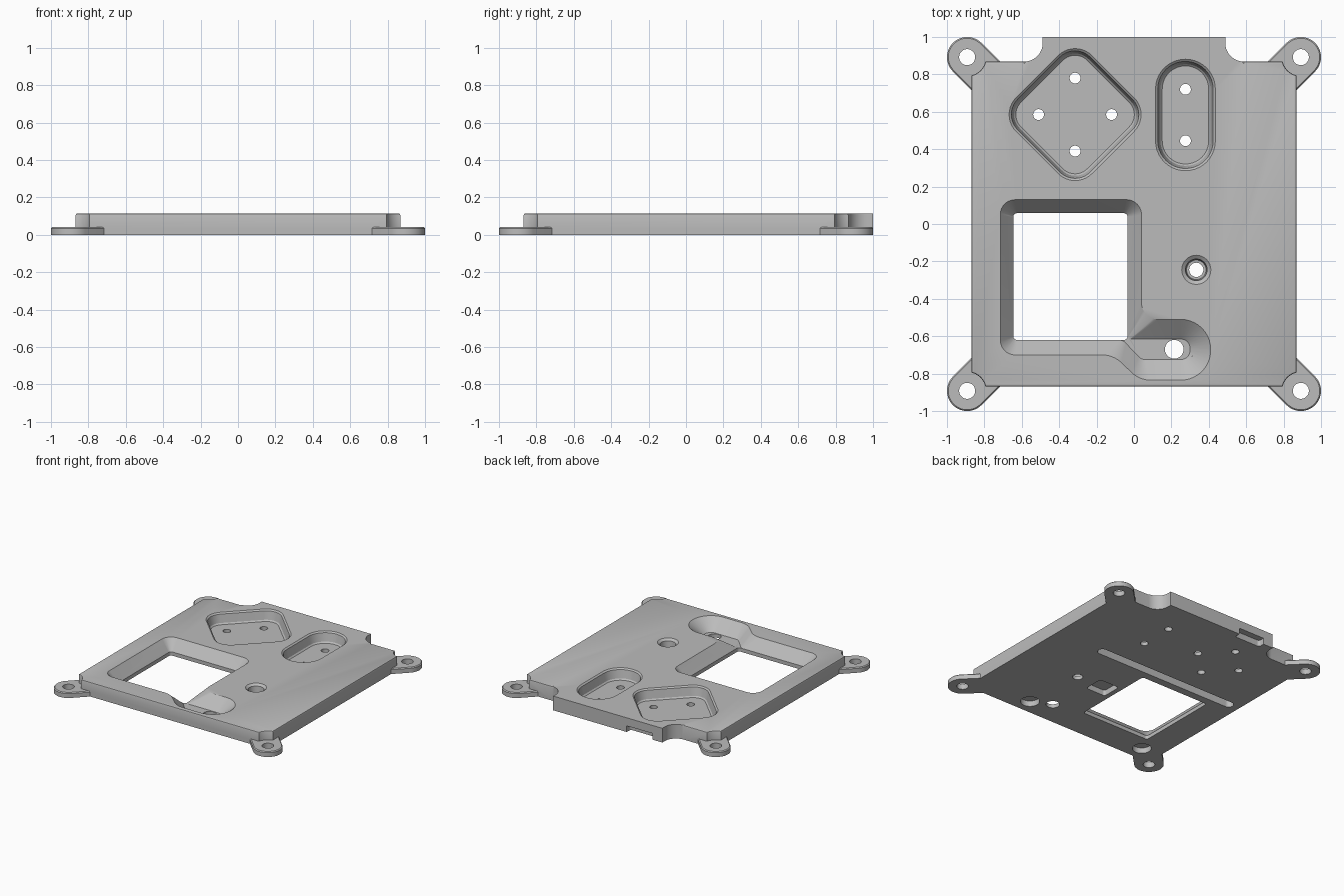
import bpy, bmesh
from math import radians, cos, sin, tan
from mathutils import Vector, Matrix

if "Cube" in bpy.data.objects:
    bpy.data.objects.remove(bpy.data.objects["Cube"])

grey = bpy.data.materials.new("machined_grey")
grey.use_nodes = True
grey.diffuse_color = (0.5, 0.5, 0.5, 1)
grey.node_tree.nodes["Principled BSDF"].inputs["Base Color"].default_value = (0.5, 0.5, 0.5, 1)

TOP, LUG_TOP, FLOOR = 0.115, 0.042, 0.03
LUG, LUG_R, EDGE = 0.892, 0.108, 0.868


def arc(cx, cy, r, a0, a1, n=12):
    steps = [radians(a0 + (a1 - a0) * i / n) for i in range(n + 1)]
    return [(cx + r * cos(a), cy + r * sin(a)) for a in steps]


def circle(cx, cy, r):
    return arc(cx, cy, r, 0, 360, 32)[:-1]


def rounded(corners, n=10):
    """Polygon of (x, y, radius) corners with each corner filleted."""
    pts = []
    for i, (x, y, r) in enumerate(corners):
        p = Vector((x, y))
        a = (p - Vector(corners[i - 1][:2])).normalized()
        b = (Vector(corners[(i + 1) % len(corners)][:2]) - p).normalized()
        turn = -a.angle_signed(b)
        side = 1 if turn > 0 else -1
        start = p - a * r * tan(abs(turn) / 2)
        centre = start + Vector((-a.y, a.x)) * r * side
        for k in range(n + 1):
            pts.append(tuple(centre + Matrix.Rotation(turn * k / n, 2) @ (start - centre)))
    return pts


def round_box(cx, cy, hx, hy, r, angle=0):
    rot = Matrix.Rotation(radians(angle), 2)
    box = rounded([(hx, -hy, r), (hx, hy, r), (-hx, hy, r), (-hx, -hy, r)])
    return [tuple(rot @ Vector(p) + Vector((cx, cy))) for p in box]


def loft(name, sections):
    """Solid through outlines of equal point count, given as (outline, z)."""
    bm = bmesh.new()
    rings = [[bm.verts.new((x, y, z)) for x, y in pts] for pts, z in sections]
    bm.faces.new(rings[0][::-1])
    bm.faces.new(rings[-1])
    for lo, hi in zip(rings, rings[1:]):
        for i in range(len(lo)):
            bm.faces.new((lo[i - 1], lo[i], hi[i], hi[i - 1]))
    bmesh.ops.recalc_face_normals(bm, faces=bm.faces)
    mesh = bpy.data.meshes.new(name)
    bm.to_mesh(mesh)
    bm.free()
    mesh.materials.append(grey)
    obj = bpy.data.objects.new(name, mesh)
    bpy.context.collection.objects.link(obj)
    return obj


def prism(name, pts, z0, z1):
    return loft(name, [(pts, z0), (pts, z1)])


# Plate outline: scooped corners around the lugs and a filleted rear tab
def scoop(turn):
    rot = Matrix.Rotation(radians(turn), 2)
    return [tuple(rot @ Vector(p)) for p in arc(LUG, LUG, 0.1, 256, 194)]


tab = arc(0.588, 0.968, 0.1, 270, 180) + [(0.488, 1.0)]
tab += [(-x, y) for x, y in reversed(tab)]
corners = [scoop(90 * k) for k in range(4)]
for c in corners:
    c[0] = tuple(max(-EDGE, min(EDGE, v)) for v in c[0])
    c[-1] = tuple(max(-EDGE, min(EDGE, v)) for v in c[-1])
# Snap scoop ends exactly onto the straight sides
for c in corners:
    for i in (0, -1):
        c[i] = tuple(EDGE * (1 if v > 0 else -1) if abs(v) > 0.83 else v for v in c[i])
outline = corners[0] + tab + corners[1] + corners[2] + corners[3]
plate = prism("cover_plate", outline, 0, TOP)

# Softened top rim, leaving the rear tab crisp
bm = bmesh.new()
bm.from_mesh(plate.data)
rim = [e for e in bm.edges if all(v.co.z > TOP - 0.001 and v.co.y < EDGE + 0.001 for v in e.verts)]
bmesh.ops.bevel(bm, geom=rim, offset=0.01, segments=2, profile=0.5, affect='EDGES')
bm.to_mesh(plate.data)
bm.free()


def combine(tool, operation):
    mod = plate.modifiers.new("cut", 'BOOLEAN')
    mod.operation, mod.solver, mod.object = operation, 'EXACT', tool
    tool.hide_render = True
    bpy.context.view_layer.objects.active = plate
    bpy.ops.object.modifier_apply(modifier=mod.name)
    bpy.data.objects.remove(tool)


# Corner mounting lugs
for k in range(4):
    rot = Matrix.Rotation(radians(45 + 90 * k), 2)
    reach = LUG * 2 ** 0.5

    def lug_outline(r):
        pts = arc(reach, 0, r, -90, 90, 20) + [(reach - 0.25, r), (reach - 0.25, -r)]
        return [tuple(rot @ Vector(p)) for p in pts]

    combine(loft("lug", [(lug_outline(LUG_R), 0), (lug_outline(LUG_R), LUG_TOP - 0.007),
                         (lug_outline(LUG_R - 0.007), LUG_TOP)]), 'UNION')

cutters = []


# Drafted pocket with eased rim and floor
def pocket(name, shape):
    steps = [(0.036, FLOOR), (0.026, FLOOR + 0.01), (0.012, TOP - 0.01), (0, TOP), (-0.012, TOP + 0.01)]
    cutters.append(loft(name, [(shape(d), z) for d, z in steps]))


pocket("diamond_pocket", lambda d: round_box(-0.315, 0.585, 0.287 - d, 0.287 - d, 0.128 - d, 45))
pocket("oval_pocket", lambda d: round_box(0.275, 0.583, 0.16 - d, 0.298 - d, 0.159 - d))

# Window funnel joined to the side channel
funnel_top = rounded([(-0.715, 0.13, 0.08), (-0.715, -0.70, 0.08), (-0.11, -0.70, 0.15),
                      (0.03, -0.835, 0.15), (0.41, -0.835, 0.16), (0.41, -0.51, 0.16),
                      (0.04, -0.51, 0.09), (0.04, 0.13, 0.08)])
funnel_floor = rounded([(-0.645, 0.058, 0.02), (-0.645, -0.62, 0.02), (-0.06, -0.62, 0.05),
                        (0.04, -0.725, 0.05), (0.30, -0.725, 0.05), (0.30, -0.615, 0.05),
                        (-0.035, -0.615, 0.02), (-0.035, 0.058, 0.02)])
cutters.append(loft("window_funnel", [(funnel_floor, FLOOR), (funnel_top, TOP), (funnel_top, TOP + 0.1)]))
cutters.append(prism("window", round_box(-0.34, -0.281, 0.305, 0.339, 0.02), -0.1, FLOOR + 0.01))

# Countersunk hole
cutters.append(loft("countersink", [(circle(0.333, -0.245, r), z) for r, z in
                                    ((0.052, FLOOR), (0.058, TOP - 0.015), (0.078, TOP), (0.08, TOP + 0.1))]))

# Through holes
holes = [(sx * LUG, sy * LUG, 0.043) for sx in (-1, 1) for sy in (-1, 1)]
holes += [(-0.315 + dx, 0.585 + dy, 0.029) for dx, dy in ((0.195, 0), (-0.195, 0), (0, 0.195), (0, -0.195))]
holes += [(0.275, 0.72, 0.029), (0.275, 0.445, 0.029), (0.333, -0.245, 0.038), (0.215, -0.67, 0.05)]
for x, y, r in holes:
    cutters.append(prism("hole", circle(x, y, r), -0.1, 0.2))

# Underside recesses and the notch below the rear tab
cutters.append(prism("long_groove", round_box(-0.17, 0.157, 0.64, 0.037, 0.036), -0.1, 0.065))
cutters.append(prism("square_recess", round_box(0.092, -0.25, 0.088, 0.08, 0.02), -0.1, 0.045))
for x in (0.37, -0.70):
    cutters.append(prism("round_recess", circle(x, -0.745, 0.07), -0.1, 0.045))
cutters.append(prism("tab_notch", round_box(-0.285, 1.0, 0.115, 0.05, 0.02), -0.1, 0.05))

for c in cutters:
    combine(c, 'DIFFERENCE')

# Smooth curved walls, keep edges crisp
bpy.ops.object.select_all(action='DESELECT')
plate.select_set(True)
bpy.context.view_layer.objects.active = plate
bpy.ops.object.shade_smooth_by_angle(angle=radians(30))
